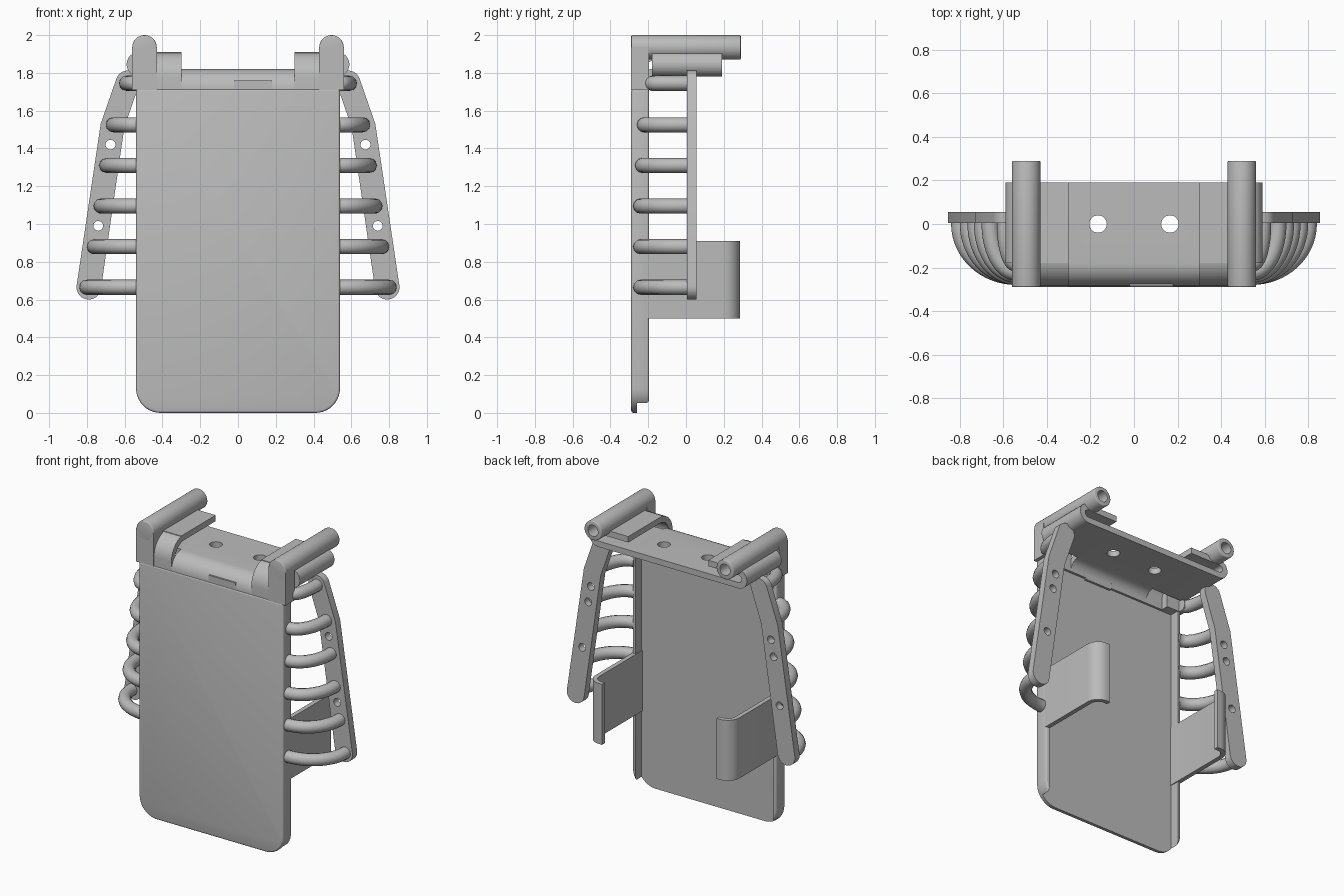
import bpy, bmesh, math
from mathutils import Vector

old = bpy.data.objects.get("Cube")
if old:
    bpy.data.objects.remove(old, do_unlink=True)

GREY = (0.5, 0.5, 0.5, 1)
mat = bpy.data.materials.new("plain_grey")
mat.use_nodes = True
mat.diffuse_color = GREY
mat.node_tree.nodes["Principled BSDF"].inputs["Base Color"].default_value = GREY


def finish(obj):
    """Give the part its material and edge-aware smooth shading."""
    obj.data.materials.clear()
    obj.data.materials.append(mat)
    bpy.ops.object.select_all(action="DESELECT")
    obj.select_set(True)
    bpy.context.view_layer.objects.active = obj
    bpy.ops.object.shade_smooth_by_angle(angle=math.radians(35))
    return obj


def prism(name, pts, axis, a, b):
    """Extrude a 2D outline along an axis (outline is in the other two axes)."""
    def place(p, d):
        return {"x": (d, p[0], p[1]), "y": (p[0], d, p[1]), "z": (p[0], p[1], d)}[axis]
    bm = bmesh.new()
    face = bm.faces.new([bm.verts.new(place(p, a)) for p in pts])
    ext = bmesh.ops.extrude_face_region(bm, geom=[face])
    step = Vector(place((0, 0), b - a))
    bmesh.ops.translate(bm, vec=step, verts=[v for v in ext["geom"] if isinstance(v, bmesh.types.BMVert)])
    bmesh.ops.recalc_face_normals(bm, faces=bm.faces)
    mesh = bpy.data.meshes.new(name)
    bm.to_mesh(mesh)
    bm.free()
    obj = bpy.data.objects.new(name, mesh)
    bpy.context.collection.objects.link(obj)
    return obj


def arc(cx, cy, r, start, end, n=10):
    angles = [math.radians(start + (end - start) * i / n) for i in range(n + 1)]
    return [(cx + r * math.cos(t), cy + r * math.sin(t)) for t in angles]


def rect(x0, x1, y0, y1):
    return [(x0, y0), (x1, y0), (x1, y1), (x0, y1)]


def disc(cx, cy, r, n=32):
    return arc(cx, cy, r, 0, 360, n)[:-1]


def band(path, t):
    """Outline of a sheet of thickness t along a 2D centre line."""
    left, right = [], []
    for i, p in enumerate(path):
        a, b = Vector(path[max(i - 1, 0)]), Vector(path[min(i + 1, len(path) - 1)])
        d = (b - a).normalized() * (t / 2)
        left.append((p[0] - d.y, p[1] + d.x))
        right.append((p[0] + d.y, p[1] - d.x))
    return left + right[::-1]


def apply_mods(obj):
    dg = bpy.context.evaluated_depsgraph_get()
    mesh = bpy.data.meshes.new_from_object(obj.evaluated_get(dg))
    obj.modifiers.clear()
    obj.data = mesh


def cut(obj, *cutters):
    for c in cutters:
        m = obj.modifiers.new("cut", "BOOLEAN")
        m.operation, m.solver, m.object = "DIFFERENCE", "EXACT", c
    apply_mods(obj)
    for c in cutters:
        bpy.data.objects.remove(c, do_unlink=True)


def bevel(obj, width):
    m = obj.modifiers.new("soft", "BEVEL")
    m.width, m.segments, m.limit_method = width, 3, "ANGLE"
    m.angle_limit = math.radians(50)
    apply_mods(obj)


FRONT, BACK = -0.29, 0.29

# Front panel: shallow tray with side flanges and rounded lower corners
outline = [(0.54, 1.715), (-0.54, 1.715)] + arc(-0.41, 0.13, 0.13, 180, 270) + arc(0.41, 0.13, 0.13, 270, 360)
panel = prism("front_panel", outline, "y", FRONT, -0.195)
bevel(panel, 0.012)
cut(panel,
    prism("hollow_cutter", rect(-0.515, 0.515, -0.1, 2), "y", -0.26, 0),
    prism("lower_cutter", rect(-1, 1, -0.1, 0.045), "y", -0.255, 0))
finish(panel)

# Small tab on the panel's top edge
finish(prism("panel_tab", rect(-0.02, 0.18, 1.70, 1.76), "y", -0.285, -0.245))

# Top plate with its rolled front edge, notch and two holes
roll = [(-0.265, 1.71)] + arc(-0.18, 1.715, 0.085, 180, 90) + [(0.19, 1.80)]
top = prism("top_plate", band(roll, 0.04), "x", -0.3, 0.3)
cut(top, prism("notch_cutter", rect(-0.02, 0.18, 1.6, 1.76), "y", -0.4, -0.24),
    *[prism("hole_cutter", disc(x, 0, 0.04), "z", 1.7, 1.9) for x in (-0.165, 0.165)])
finish(top)

# Rib data: height, x of rear end, y of front end
ribs = [(0.665, 0.80, -0.24), (0.88, 0.76, -0.24), (1.095, 0.725, -0.24),
        (1.31, 0.695, -0.23), (1.525, 0.66, -0.22), (1.745, 0.59, -0.18)]

for s, side in ((1, "left"), (-1, "right")):
    def flip(pts):
        return [(s * p[0], p[1]) for p in pts]

    # Folded side of the top plate
    fold = [(0.3, 1.80)] + arc(0.525, 1.845, 0.045, -90, 90, 12) + [(0.3, 1.89)]
    finish(prism(side + "_folded_edge", flip(band(fold, 0.04)), "y", -0.18, 0.19))

    # Curved knuckle joining the fold to the panel
    curl = [(-0.265, 1.71)] + arc(-0.15, 1.775, 0.115, 180, 90) + [(-0.1, 1.89)]
    finish(prism(side + "_knuckle", band(curl, 0.04), "x", s * 0.3, s * 0.45))

    # Lug and hollow-ended arm
    finish(prism(side + "_lug", rect(s * 0.495 - 0.065, s * 0.495 + 0.065, 1.71, 1.935), "y", FRONT, -0.195))
    arm = prism(side + "_arm", disc(s * 0.495, 1.935, 0.065), "y", FRONT, BACK)
    bevel(arm, 0.006)
    cut(arm, prism("bore_cutter", disc(s * 0.495, 1.935, 0.038), "y", 0.2, 0.4))
    finish(arm)

    # Clip wing with an inward rounded lip
    wing = [(0.525, -0.27), (0.525, 0.2)] + arc(0.455, 0.2, 0.07, 10, 90) + [(0.43, 0.27)]
    finish(prism(side + "_clip", flip(band(wing, 0.03)), "z", 0.5, 0.91))

    # Bent rail with rounded ends and three holes
    rail_line = arc(0.79, 0.665, 0.065, 188, 368, 14) + [(0.727, 1.53)] \
        + arc(0.585, 1.75, 0.062, 18, 198, 14) + [(0.602, 1.51)]
    rail = prism(side + "_rail", flip(rail_line), "y", 0.005, 0.055)
    cut(rail, *[prism("rail_hole", disc(s * x, z, 0.026, 24), "y", -0.1, 0.2)
                for x, z in ((0.74, 0.99), (0.695, 1.31), (0.675, 1.42))])
    finish(rail)

    # Ribs: quarter-ellipse tubes from panel flange to rail
    for i, (z, x_end, y_start) in enumerate(ribs):
        curve = bpy.data.curves.new(side + "_rib", "CURVE")
        curve.dimensions = "3D"
        curve.bevel_depth, curve.bevel_resolution, curve.use_fill_caps = 0.04, 4, True
        path = [(0.525, y_start)] + [(0.54 + (x_end - 0.54) * u, y_start * v) for u, v in arc(0, 0, 1, 90, 0, 16)]
        path.append((x_end, 0.01))
        spline = curve.splines.new("POLY")
        spline.points.add(len(path) - 1)
        for pt, (x, y) in zip(spline.points, path):
            pt.co = (s * x, y, z, 1)
        tube = bpy.data.objects.new("rib_path", curve)
        bpy.context.collection.objects.link(tube)
        mesh = bpy.data.meshes.new_from_object(tube.evaluated_get(bpy.context.evaluated_depsgraph_get()))
        bpy.data.objects.remove(tube, do_unlink=True)
        rib = bpy.data.objects.new(f"{side}_rib_{i + 1}", mesh)
        bpy.context.collection.objects.link(rib)
        finish(rib)
